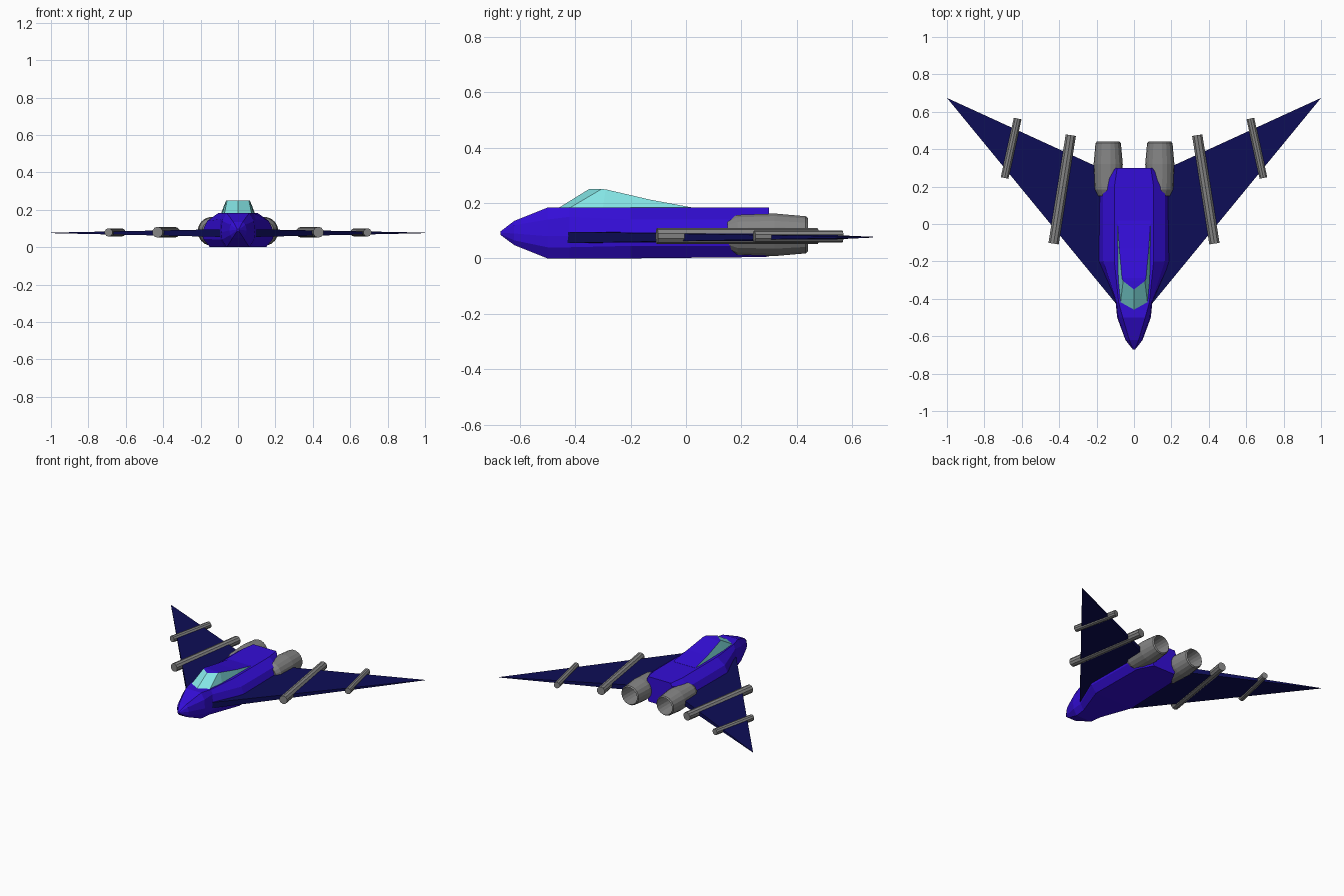
import bpy, bmesh, math
from mathutils import Vector

if "Cube" in bpy.data.objects:
    bpy.data.objects.remove(bpy.data.objects["Cube"])


def material(name, rgb):
    m = bpy.data.materials.new(name)
    m.diffuse_color = (*rgb, 1)
    m.use_nodes = True
    m.node_tree.nodes["Principled BSDF"].inputs["Base Color"].default_value = m.diffuse_color
    return m


BLUE = material("hull blue", (0.034, 0.004, 0.68))
NAVY = material("wing navy", (0.004, 0.004, 0.095))
GREY = material("metal grey", (0.23, 0.23, 0.23))
CYAN = material("canopy cyan", (0.23, 0.78, 0.78))


def make(name, verts, faces, *mats):
    me = bpy.data.meshes.new(name)
    me.from_pydata(verts, [], faces)
    bm = bmesh.new()
    bm.from_mesh(me)
    bmesh.ops.remove_doubles(bm, verts=bm.verts, dist=1e-5)
    bmesh.ops.recalc_face_normals(bm, faces=bm.faces)
    bm.to_mesh(me)
    bm.free()
    for m in mats:
        me.materials.append(m)
    ob = bpy.data.objects.new(name, me)
    bpy.context.collection.objects.link(ob)
    return ob


def loft(name, rings, *mats):
    n = len(rings[0])
    verts = [p for r in rings for p in r]
    faces = [(i * n + j, i * n + (j + 1) % n, (i + 1) * n + (j + 1) % n, (i + 1) * n + j)
             for i in range(len(rings) - 1) for j in range(n)]
    faces += [tuple(range(n)), tuple(range(len(verts) - n, len(verts)))]
    return make(name, verts, faces, *mats)


def tube(name, a, b, r, sides):
    a, b = Vector(a), Vector(b)
    d = (b - a).normalized()
    u = d.cross(Vector((0, 0, 1))).normalized()
    w = u.cross(d)
    ring = [r * (math.cos(t) * u + math.sin(t) * w)
            for t in [math.tau * (k + 0.5) / sides for k in range(sides)]]
    return loft(name, [[a + p for p in ring], [b + p for p in ring]], GREY)


# Fuselage: half sections (x, z) from top corner to bottom corner, mirrored
sections = [
    (-0.67, [(.005, .097), (.006, .095), (.007, .092), (.006, .088), (.005, .085)]),
    (-0.62, [(.025, .135), (.04, .12), (.046, .09), (.042, .065), (.03, .048)]),
    (-0.50, [(.06, .183), (.085, .14), (.09, .08), (.086, .04), (.06, 0)]),
    (-0.42, [(.082, .183), (.093, .15), (.098, .08), (.094, .04), (.07, 0)]),
    (-0.20, [(.105, .183), (.165, .14), (.193, .08), (.187, .045), (.15, 0)]),
    (0.20, [(.105, .183), (.165, .14), (.187, .08), (.182, .045), (.14, .004)]),
    (0.30, [(.09, .183), (.098, .16), (.1, .08), (.098, .045), (.085, .006)]),
]
loft("fuselage", [[(x, y, z) for x, z in h] + [(-x, y, z) for x, z in reversed(h)]
                  for y, h in sections], BLUE)

# Canopy: lower outline and roof outline, glass on front and sides, blue roof
low = [(0, -.46, .182), (.072, -.42, .182), (.084, -.3, .182), (.087, -.13, .182), (.089, .02, .181)]
roof = [(0, -.35, .25), (.058, -.305, .25), (.064, -.29, .249), (.079, -.13, .212), (.089, .02, .184)]
half = low + roof
verts = half + [(-x, y, z) for x, y, z in half]
faces = []
for o in (0, 10):
    faces += [(o + i, o + i + 1, o + i + 6, o + i + 5) for i in range(4)]
faces += [(5, 6, 16)] + [(i, i + 1, i + 11, i + 10) for i in (6, 7, 8)]
faces += [(4, 14, 19, 9)]
canopy = make("canopy", verts, faces, CYAN, BLUE)
for p in canopy.data.polygons:
    p.material_index = 1 if abs(p.normal.z) > 0.9 or p.normal.y > 0.7 else 0

for side, s in (("right", 1), ("left", -1)):
    # Wing: slab tapering to a point
    make(side + "_wing",
         [(s * .085, -.44, .055), (s * .085, -.44, .096), (s * .085, .255, .055), (s * .085, .255, .096),
          (s, .674, .075), (s, .674, .078)],
         [(0, 1, 3, 2), (1, 5, 3), (0, 4, 2), (0, 1, 5, 4), (2, 3, 5, 4)], NAVY)
    # Wing guns
    tube(side + "_inner_gun", (s * .43, -.105, .08), (s * .338, .475, .08), .029, 10)
    tube(side + "_outer_gun", (s * .692, .246, .079), (s * .622, .564, .079), .022, 10)
    # Hollow engine, revolved about y
    profile = [(.055, .15), (.073, .185), (.078, .32), (.068, .432), (.061, .44), (.052, .26)]
    loft(side + "_engine",
         [[(s * .138 + r * math.cos(math.tau * k / 18), y, .085 + r * math.sin(math.tau * k / 18))
           for k in range(18)] for r, y in profile], GREY)
